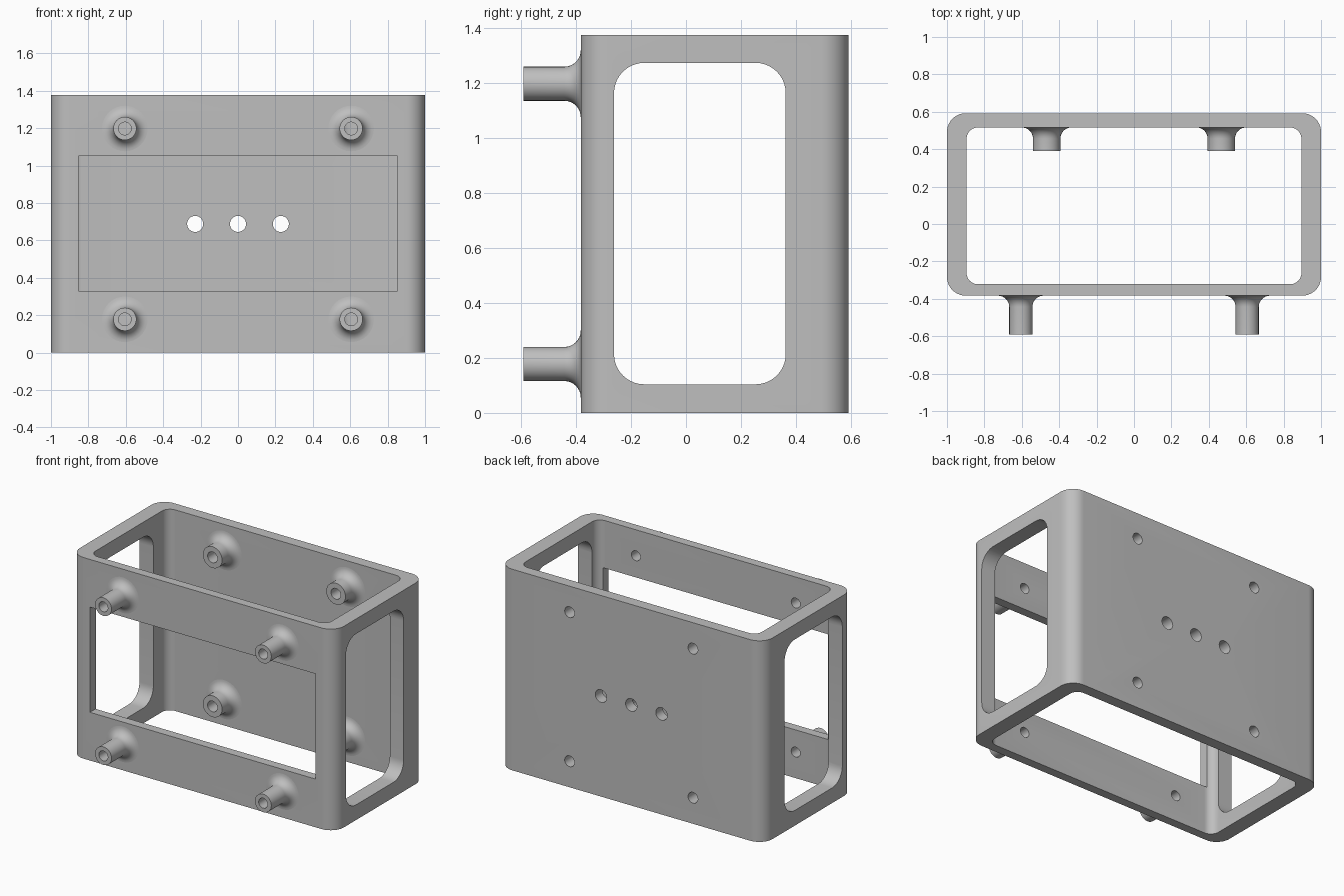
import bpy, bmesh
from math import pi, sin, cos, radians
from mathutils import Matrix, Vector

cube = bpy.data.objects.get("Cube")
if cube:
    bpy.data.objects.remove(cube, do_unlink=True)

grey = bpy.data.materials.new("plain grey")
grey.use_nodes = True
grey.diffuse_color = (0.52, 0.52, 0.52, 1)
grey.node_tree.nodes["Principled BSDF"].inputs["Base Color"].default_value = (0.52, 0.52, 0.52, 1)

HEIGHT = 1.376
MID = HEIGHT / 2
FRONT, FRONT_IN, BACK_IN, BACK = -0.383, -0.322, 0.516, 0.592


def add_object(name, bm):
    bmesh.ops.recalc_face_normals(bm, faces=bm.faces[:])
    mesh = bpy.data.meshes.new(name)
    bm.to_mesh(mesh)
    bm.free()
    mesh.materials.append(grey)
    obj = bpy.data.objects.new(name, mesh)
    bpy.context.collection.objects.link(obj)
    return obj


def smooth(obj):
    bpy.ops.object.select_all(action="DESELECT")
    obj.select_set(True)
    bpy.context.view_layer.objects.active = obj
    bpy.ops.object.shade_smooth_by_angle(angle=radians(30))


def box(name, lo, hi, axis="Z", radius=0):
    """Box between two corners, its edges along one axis rounded."""
    bm = bmesh.new()
    lo, hi = Vector(lo), Vector(hi)
    bmesh.ops.create_cube(bm, size=1, matrix=Matrix.Translation((lo + hi) / 2) @ Matrix.Diagonal((*(hi - lo), 1)))
    if radius:
        i = "XYZ".index(axis)
        edges = [e for e in bm.edges if abs((e.verts[0].co - e.verts[1].co)[i]) > 1e-4]
        bmesh.ops.bevel(bm, geom=edges, offset=radius, segments=10, profile=0.5, affect="EDGES")
    return add_object(name, bm)


def drill(name, x, z, radius, y0, y1):
    """Cylinder along y for cutting a hole."""
    bm = bmesh.new()
    place = Matrix.Translation((x, (y0 + y1) / 2, z)) @ Matrix.Rotation(pi / 2, 4, "X")
    bmesh.ops.create_cone(bm, cap_ends=True, segments=32, radius1=radius, radius2=radius,
                          depth=y1 - y0, matrix=place)
    return add_object(name, bm)


def cut(obj, cutter):
    mod = obj.modifiers.new("cut", "BOOLEAN")
    mod.operation = "DIFFERENCE"
    mod.solver = "EXACT"
    mod.object = cutter
    bpy.ops.object.select_all(action="DESELECT")
    bpy.context.view_layer.objects.active = obj
    obj.select_set(True)
    bpy.ops.object.modifier_apply(modifier=mod.name)
    bpy.data.objects.remove(cutter, do_unlink=True)


def standoff(name, x, z, base, tip, radius, fillet, bore):
    """Hollow post pointing forward, flared into the wall at its base."""
    profile = [(bore, base), (bore, tip), (radius, tip)]
    for k in range(9):
        a = k / 8 * pi / 2
        profile.append((radius + fillet * (1 - cos(a)), base - fillet * (1 - sin(a))))
    bm = bmesh.new()
    n = 32
    rings = [[bm.verts.new((x + r * cos(2 * pi * i / n), y, z + r * sin(2 * pi * i / n)))
              for i in range(n)] for r, y in profile]
    for a, b in zip(rings, rings[1:] + rings[:1]):
        for i in range(n):
            j = (i + 1) % n
            bm.faces.new((a[i], a[j], b[j], b[i]))
    smooth(add_object(name, bm))


# Rounded frame, open at top and bottom
frame = box("frame", (-1, FRONT, 0), (1, BACK, HEIGHT), "Z", 0.1)
cut(frame, box("inside", (-0.895, FRONT_IN, -0.2), (0.895, BACK_IN, HEIGHT + 0.2), "Z", 0.06))

# Window in each side, and the wide front window
cut(frame, box("side_window", (-1.2, -0.262, 0.104), (1.2, 0.363, 1.274), "X", 0.11))
cut(frame, box("front_window", (-0.853, -0.5, 0.33), (0.853, -0.25, 1.05)))

# Three holes in the back panel
for x in (-0.229, 0, 0.229):
    cut(frame, drill("back_hole", x, MID, 0.043, 0.45, 0.7))

# Standoffs on the front and inside the back, bored through the walls
for side, sx in (("left", 1), ("right", -1)):
    for level, sz in (("upper", 1), ("lower", -1)):
        z = MID + sz * 0.51
        cut(frame, drill("front_bore", sx * 0.605, z, 0.034, -0.5, -0.25))
        cut(frame, drill("back_bore", sx * 0.467, z, 0.037, 0.45, 0.7))
        standoff(f"front_standoff_{level}_{side}", sx * 0.605, z, FRONT, -0.592, 0.062, 0.06, 0.034)
        standoff(f"inner_standoff_{level}_{side}", sx * 0.467, z, BACK_IN, 0.391, 0.073, 0.06, 0.037)

smooth(frame)
